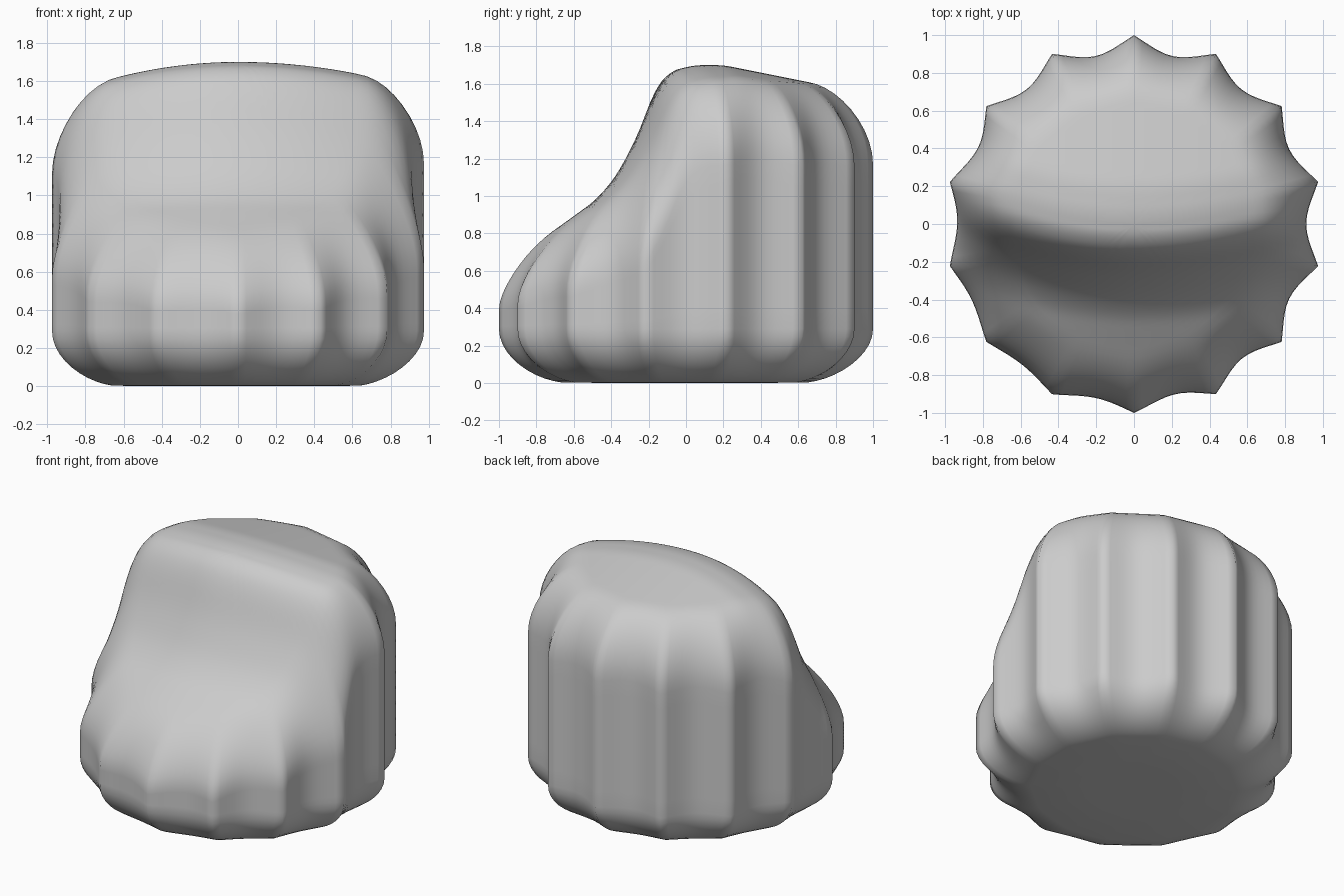
import bpy, bmesh, math

if "Cube" in bpy.data.objects:
    bpy.data.objects.remove(bpy.data.objects["Cube"])

# Side profile of the top: (y, height), from the low front to the tall back
PROFILE = [(-1.3, 0.45), (-1.0, 0.63), (-0.87, 0.72), (-0.7, 0.82), (-0.48, 0.98), (-0.37, 1.11),
           (-0.25, 1.34), (-0.17, 1.57), (-0.08, 1.67), (0.05, 1.70), (0.2, 1.70),
           (0.5, 1.64), (0.8, 1.58), (1.1, 1.53)]
RIDGES = 14
SEGS = RIDGES * 10


def linear(y):
    for (y0, z0), (y1, z1) in zip(PROFILE, PROFILE[1:]):
        if y <= y1:
            return z0 + (z1 - z0) * (y - y0) / (y1 - y0)
    return PROFILE[-1][1]


def top_height(x, y):
    # the step bows backwards towards both sides, and the top domes slightly
    bow, dome = (0.26, 0.2) if x < 0 else (0.18, 0.16)
    yy = y - bow * x * x
    z = sum(linear(yy + d * 0.02) for d in range(-2, 3)) / 5
    return z - dome * x * x * max(0, min(1, (z - 0.6)))


def point(a, s):
    # scalloped outline with sharp peaks, shallower at the front left
    front_left = max(0, -math.cos(a - math.pi / 4)) ** 1.5
    depth = 0.088 - 0.04 * front_left
    ridge = 1 - abs(math.sin(RIDGES / 2 * (a - math.pi / 2)))
    r = s * (1 - depth + (ridge - 0) * depth * s ** 5)
    return r * math.cos(a), r * math.sin(a)


def rounding(s, start):
    t = max(0, (s - start) / (1 - start))
    return 1 - math.sqrt(max(0, 1 - t * t))


# Radial steps: even inside, then dense around the rounded rim
inner = [i / 24 * 0.7 for i in range(1, 25)]
rim = [0.7 + 0.3 * math.sin(i / 10 * math.pi / 2) for i in range(1, 11)]
steps = inner + rim

bm = bmesh.new()
rings = []


def add_ring(s, height):
    ring = []
    for i in range(SEGS):
        a = 2 * math.pi * i / SEGS
        x, y = point(a, s)
        ring.append(bm.verts.new((x, y, height(x, y))))
    rings.append(ring)


def rim_drop(h):
    return min(0.38, 0.38 * h)


# Rounded base
for s in [0.3] + steps[23:]:
    add_ring(s, lambda x, y: 0.29 * rounding(s, 0.65))
# Ribbed wall
for k in range(1, 8):
    def wall(x, y):
        h = top_height(x, y)
        return 0.29 + (h - rim_drop(h) - 0.29) * k / 8
    add_ring(1, wall)
# Stepped top with rounded rim
for s in reversed(steps):
    def cap(x, y):
        h = top_height(x, y)
        return h - rim_drop(h) * rounding(s, 0.72)
    add_ring(s, cap)

for lower, upper in zip(rings, rings[1:]):
    for i in range(SEGS):
        j = (i + 1) % SEGS
        bm.faces.new((lower[i], lower[j], upper[j], upper[i]))
bm.faces.new(list(reversed(rings[0])))
centre = bm.verts.new((0, 0, top_height(0, 0)))
for i in range(SEGS):
    bm.faces.new((rings[-1][i], rings[-1][(i + 1) % SEGS], centre))
bmesh.ops.recalc_face_normals(bm, faces=bm.faces)
for f in bm.faces:
    f.smooth = True

mesh = bpy.data.meshes.new("ribbed_body")
bm.to_mesh(mesh)
bm.free()
body = bpy.data.objects.new("ribbed_body", mesh)
bpy.context.collection.objects.link(body)
